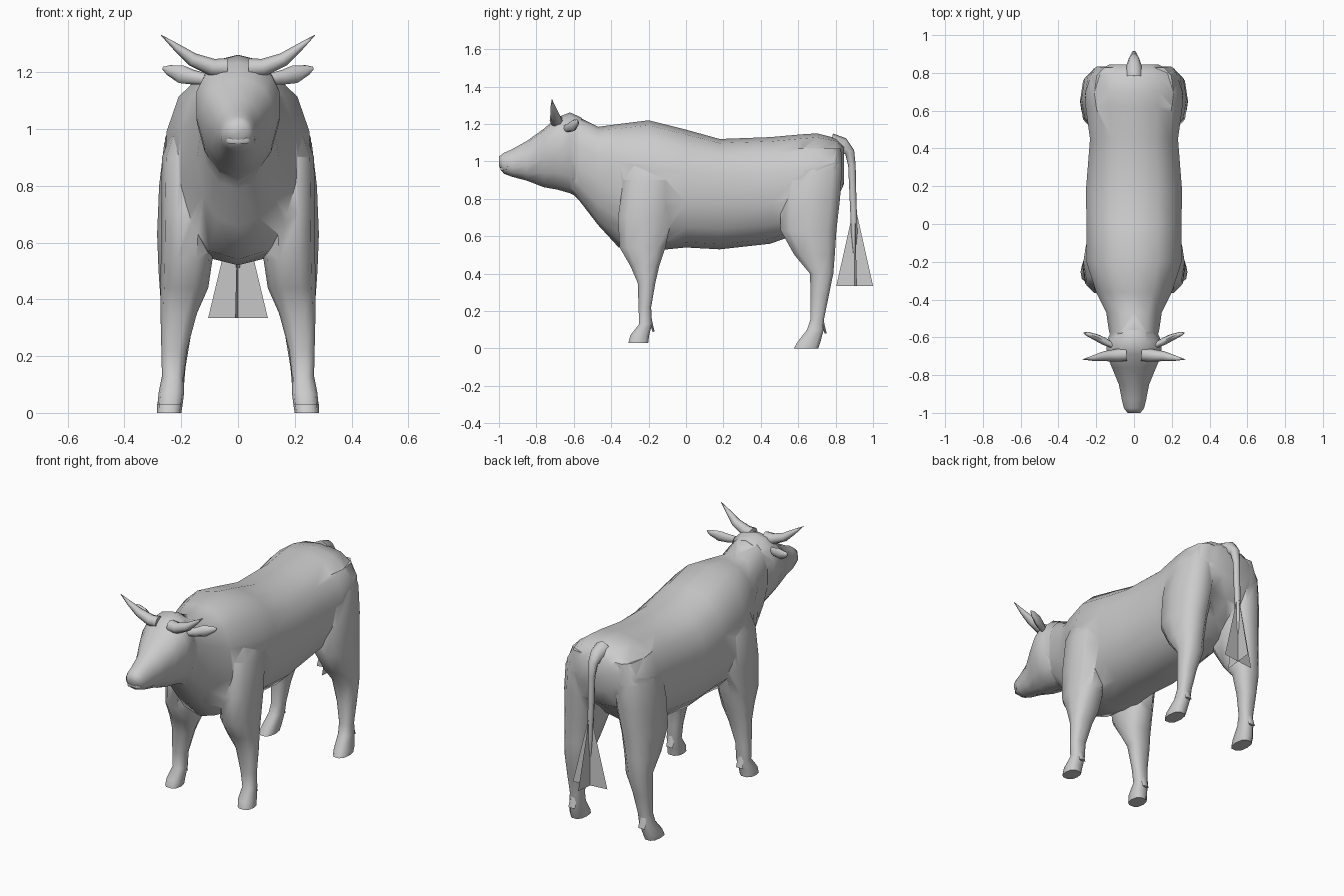
import bpy, bmesh, math
from mathutils import Vector

hide = bpy.data.materials.new("grey_hide")
hide.diffuse_color = (0.6, 0.6, 0.6, 1)


def make(name, bm, angle=60):
    """Turn a bmesh into a smooth-shaded object."""
    bmesh.ops.recalc_face_normals(bm, faces=bm.faces)
    me = bpy.data.meshes.new(name)
    bm.to_mesh(me)
    bm.free()
    ob = bpy.data.objects.new(name, me)
    bpy.context.collection.objects.link(ob)
    me.materials.append(hide)
    smooth(ob, angle)
    return ob


def smooth(ob, angle):
    bpy.ops.object.select_all(action='DESELECT')
    ob.select_set(True)
    bpy.context.view_layer.objects.active = ob
    bpy.ops.object.shade_smooth_by_angle(angle=math.radians(angle))


def skin(name, rings, angle=60):
    """Bridge a list of equal point rings and cap both ends."""
    bm = bmesh.new()
    vs = [[bm.verts.new(p) for p in r] for r in rings]
    n = len(vs[0])
    for a, b in zip(vs, vs[1:]):
        for i in range(n):
            bm.faces.new((a[i], a[(i + 1) % n], b[(i + 1) % n], b[i]))
    bm.faces.new(vs[0])
    bm.faces.new(vs[-1][::-1])
    return make(name, bm, angle)


def power(c, e):
    return math.copysign(abs(c) ** e, c)


def along_y(name, sections, n=14, e=0.85):
    """Sections: y, bottom, top, half width, height of the widest line."""
    rings = []
    for y, lo, hi, w, mid in sections:
        ring = []
        for i in range(n):
            t = math.tau * i / n + math.pi / 2
            s = power(math.sin(t), e)
            ring.append((w * power(math.cos(t), e), y,
                         mid + s * ((hi - mid) if s > 0 else (mid - lo))))
        rings.append(ring)
    return skin(name, rings)


def along_z(name, sections, side, n=10):
    """Sections: z, inner x, outer x, front y, back y."""
    rings = []
    for z, x0, x1, y0, y1 in sections:
        rings.append([(side * ((x0 + x1) / 2 + (x1 - x0) / 2 * power(math.cos(t), .8)),
                       (y0 + y1) / 2 + (y1 - y0) / 2 * power(math.sin(t), .8), z)
                      for t in (math.tau * i / n for i in range(n))])
    return skin(name, rings)


def tube(name, path, n=8, up=Vector((0, 1, 0))):
    """Path: x, y, z, radius across, radius along the up axis."""
    rings = []
    pts = [Vector(p[:3]) for p in path]
    for i, p in enumerate(path):
        d = (pts[min(i + 1, len(pts) - 1)] - pts[max(i - 1, 0)]).normalized()
        a = d.cross(up).normalized()
        b = a.cross(d)
        rings.append([pts[i] + a * p[3] * math.cos(t) + b * p[4] * math.sin(t)
                      for t in (math.tau * k / n for k in range(n))])
    return skin(name, rings)


# Torso with neck and rump
body = along_y("body", [
    (-0.66, 0.88, 1.22, 0.10, 1.06), (-0.57, 0.79, 1.235, 0.135, 1.04),
    (-0.47, 0.66, 1.185, 0.15, 0.98), (-0.36, 0.54, 1.20, 0.205, 0.92),
    (-0.20, 0.52, 1.22, 0.258, 0.90), (0.0, 0.54, 1.17, 0.257, 0.87),
    (0.18, 0.53, 1.12, 0.26, 0.86), (0.45, 0.56, 1.13, 0.238, 0.86),
    (0.62, 0.62, 1.145, 0.262, 0.88), (0.70, 0.70, 1.15, 0.262, 0.90),
    (0.80, 0.78, 1.125, 0.23, 0.94), (0.845, 0.88, 1.08, 0.13, 0.98)])

# Legs, shaped from hoof to shoulder or hip
front = [(0.03, 0.195, 0.283, -0.31, -0.20), (0.07, 0.19, 0.28, -0.30, -0.195),
         (0.13, 0.19, 0.268, -0.252, -0.18), (0.22, 0.18, 0.27, -0.255, -0.185),
         (0.35, 0.145, 0.273, -0.26, -0.162), (0.44, 0.105, 0.273, -0.30, -0.14),
         (0.54, 0.09, 0.272, -0.36, -0.105), (0.70, 0.08, 0.271, -0.37, -0.07),
         (0.90, 0.08, 0.268, -0.34, -0.06), (1.05, 0.06, 0.215, -0.30, -0.10)]
hind = [(0.0, 0.20, 0.285, 0.575, 0.71), (0.03, 0.195, 0.285, 0.59, 0.72),
        (0.10, 0.19, 0.268, 0.645, 0.738), (0.16, 0.185, 0.262, 0.665, 0.74),
        (0.28, 0.165, 0.268, 0.665, 0.765), (0.40, 0.13, 0.273, 0.66, 0.79),
        (0.50, 0.115, 0.28, 0.575, 0.80), (0.63, 0.09, 0.285, 0.50, 0.81),
        (0.80, 0.06, 0.278, 0.50, 0.83), (0.95, 0.05, 0.26, 0.52, 0.84),
        (1.07, 0.04, 0.21, 0.55, 0.835)]
parts = []
for s, word in ((-1, "left"), (1, "right")):
    parts.append(along_z("front_leg_" + word, front, s))
    parts.append(along_z("hind_leg_" + word, hind, s))
    # Dewclaws behind the ankles
    for leg, y, z in (("front", -0.185, 0.14), ("hind", 0.735, 0.13)):
        tube(leg + "_dewclaw_" + word, [(s * .23, y - .01, z + .02, .02, .012),
                                        (s * .23, y + .012, z - .05, .022, .006)], 6)

# Head from muzzle to poll
parts.append(along_y("head", [
    (-1.0, 0.975, 1.025, 0.035, 1.0), (-0.975, 0.935, 1.045, 0.055, 0.985),
    (-0.93, 0.918, 1.065, 0.066, 0.98), (-0.85, 0.897, 1.11, 0.082, 1.0),
    (-0.76, 0.862, 1.175, 0.12, 1.07), (-0.69, 0.85, 1.235, 0.15, 1.10),
    (-0.62, 0.83, 1.262, 0.148, 1.08), (-0.56, 0.80, 1.235, 0.12, 1.04)], 14, 0.95))

# Merge torso, legs and head into one skin
for p in parts:
    m = body.modifiers.new("join", 'BOOLEAN')
    m.operation, m.solver, m.object = 'UNION', 'EXACT', p
    bpy.context.view_layer.objects.active = body
    bpy.ops.object.modifier_apply(modifier=m.name)
    bpy.data.objects.remove(p)
smooth(body, 75)

# Mouth slit as a thin lip
tube("lower_lip", [(-0.055, -0.95, 0.972, .006, .012), (-0.03, -0.985, 0.96, .008, .012),
                   (0.03, -0.985, 0.96, .008, .012), (0.055, -0.95, 0.972, .006, .012)],
     6, Vector((0, 0, 1)))

# Horns and ears
for s, word in ((-1, "left"), (1, "right")):
    tube("horn_" + word, [(s * .04, -.69, 1.215, .035, .035), (s * .09, -.695, 1.217, .031, .034),
                          (s * .16, -.70, 1.245, .024, .026), (s * .215, -.71, 1.287, .014, .015),
                          (s * .272, -.717, 1.332, .001, .001)])
    tube("ear_" + word, [(s * .11, -.645, 1.175, .02, .014), (s * .16, -.62, 1.183, .026, .02),
                         (s * .20, -.60, 1.193, .032, .018), (s * .245, -.583, 1.208, .018, .012),
                         (s * .265, -.577, 1.215, .005, .004)])

# Tail and its crossed tuft planes
tube("tail", [(0, .78, 1.09, .06, .05), (0, .84, 1.085, .042, .04), (0, .875, 1.05, .026, .028),
              (0, .887, .98, .02, .02), (0, .893, .80, .018, .018), (0, .90, .62, .017, .015),
              (0, .90, .51, .006, .006)], 8, Vector((1, 0, 0)))
bm = bmesh.new()
for dx, dy in ((0.105, 0.012), (0.01, 0.098)):
    bm.faces.new([bm.verts.new(p) for p in (
        (-dx, .902 - dy, .335), (dx, .902 + dy, .335),
        (dx * .1, .902 + dy * .1, .73), (-dx * .1, .902 - dy * .1, .73))])
make("tail_tuft", bm)
